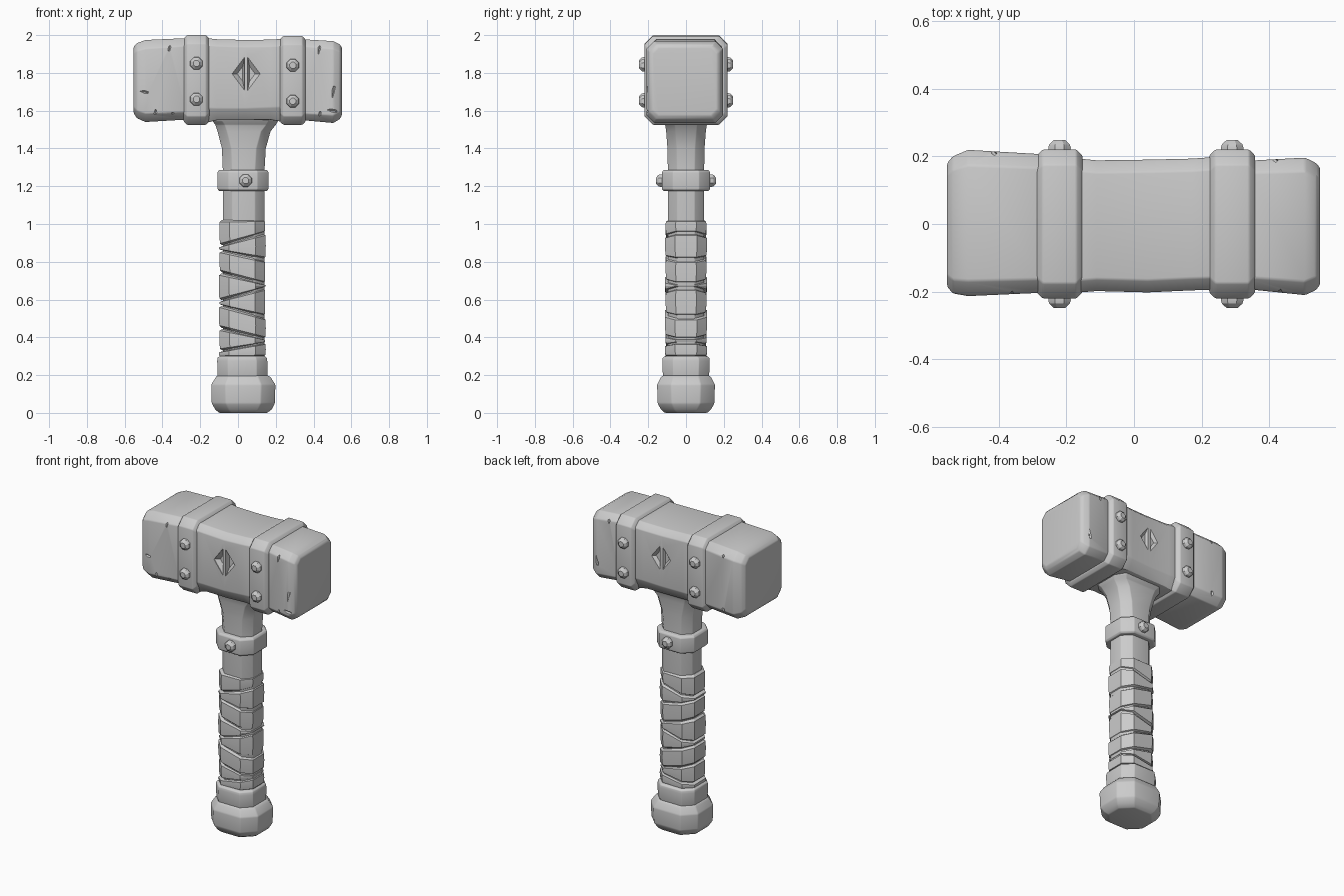
import bpy, bmesh, math
from mathutils import Matrix, Vector

if "Cube" in bpy.data.objects:
    bpy.data.objects.remove(bpy.data.objects["Cube"])


def rect(a0, a1, b0, b1, c, c_low=None):
    """Chamfered rectangle, 8 points; c_low is the chamfer height at the b0 side."""
    d = c if c_low is None else c_low
    return [(a0 + c, b0), (a1 - c, b0), (a1, b0 + d), (a1, b1 - c),
            (a1 - c, b1), (a0 + c, b1), (a0, b1 - c), (a0, b0 + d)]


def loft(name, rings, bevel=0.0):
    bm = bmesh.new()
    loops = [[bm.verts.new(p) for p in r] for r in rings]
    n = len(loops[0])
    for lo, hi in zip(loops, loops[1:]):
        for i in range(n):
            bm.faces.new((lo[i], lo[(i + 1) % n], hi[(i + 1) % n], hi[i]))
    bm.faces.new(loops[0][::-1])
    bm.faces.new(loops[-1])
    bmesh.ops.recalc_face_normals(bm, faces=bm.faces)
    return finish(name, bm, bevel)


def finish(name, bm, bevel=0.0):
    me = bpy.data.meshes.new(name)
    bm.to_mesh(me)
    bm.free()
    ob = bpy.data.objects.new(name, me)
    bpy.context.collection.objects.link(ob)
    if bevel:
        m = ob.modifiers.new("bevel", 'BEVEL')
        m.width, m.segments, m.limit_method = bevel, 2, 'ANGLE'
        m.angle_limit = math.radians(25)
        activate(ob)
        bpy.ops.object.modifier_apply(modifier=m.name)
    return ob


def activate(ob):
    bpy.ops.object.select_all(action='DESELECT')
    ob.select_set(True)
    bpy.context.view_layer.objects.active = ob


def cut(ob, cutter):
    m = ob.modifiers.new("cut", 'BOOLEAN')
    m.operation, m.solver, m.object = 'DIFFERENCE', 'EXACT', cutter
    activate(ob)
    bpy.ops.object.modifier_apply(modifier=m.name)
    bpy.data.objects.remove(cutter)


def along_x(name, secs, bevel):
    # each section: x, y0, y1, z0, z1, chamfer, lower chamfer
    return loft(name, [[(s[0], y, z) for y, z in rect(*s[1:])] for s in secs], bevel)


def along_z(name, secs, bevel):
    # each section: z, x0, x1, half depth, chamfer
    return loft(name, [[(x, y, s[0]) for x, y in rect(s[1], s[2], -s[3], s[3], s[4])]
                       for s in secs], bevel)


def nicks(ob, places):
    # small wedge-shaped chips: x, y, z, long axis
    bm = bmesh.new()
    for x, y, z, axis in places:
        size = {'x': (.05, .012, .012), 'z': (.012, .012, .06)}[axis]
        mat = (Matrix.Translation((x, y, z)) @ Matrix.Rotation(math.radians(42), 4, axis.upper())
               @ Matrix.Rotation(math.radians(14), 4, 'Y') @ Matrix.Diagonal((*size, 1)))
        bmesh.ops.create_cube(bm, size=1, matrix=mat)
    cutter = finish("nick_cutter", bm)
    cutter.hide_render = True
    cut(ob, cutter)


# Head: two striking blocks and the waist between the bands
left = along_x("head_left_block", [
    (-.552, -.185, .180, 1.585, 1.940, .035, .035),
    (-.535, -.205, .200, 1.560, 1.957, .040, .040),
    (-.490, -.213, .219, 1.540, 1.974, .045, .045),
    (-.270, -.203, .206, 1.553, 1.984, .040, .040)], .006)
right = along_x("head_right_block", [
    (.340, -.193, .187, 1.550, 1.978, .035, .035),
    (.505, -.210, .196, 1.535, 1.968, .040, .040),
    (.538, -.195, .180, 1.555, 1.952, .038, .038),
    (.550, -.178, .165, 1.575, 1.935, .032, .032)], .006)
waist = along_x("head_waist", [
    (-.170, -.203, .194, 1.535, 1.984, .036, .080),
    (-.110, -.198, .188, 1.550, 1.978, .036, .062),
    (.040, -.202, .190, 1.550, 1.974, .036, .062),
    (.170, -.196, .193, 1.552, 1.976, .036, .065),
    (.240, -.194, .198, 1.540, 1.980, .036, .080)], .005)

# Engraved split diamond, front and back of the waist
for s in (-1, 1):
    for side in (-1, 1):
        tri = [(.008, .088), (.008, -.088), (.074, 0)]
        mid = Vector((.026, 0))
        rings = []
        for y, k in ((.24, 1.45), (.197, 1.0), (.174, .45)):
            pts = [mid + (Vector(p) - mid) * k for p in tri]
            if k > 1:
                pts = [Vector(p) for p in tri]
            rings.append([(.043 + side * p.x, s * y, 1.795 + p.y) for p in pts])
        c = loft("diamond_cutter", rings)
        c.hide_render = True
        cut(waist, c)

# Worn chips on block edges
nicks(left, [(-.36, -.207, 1.945, 'z'), (-.41, .212, 1.955, 'z'), (-.50, -.213, 1.70, 'x'),
             (-.44, -.211, 1.575, 'z'), (-.35, -.207, 1.56, 'z'), (-.42, .212, 1.575, 'z')])
nicks(right, [(.43, -.203, 1.93, 'z'), (.42, .191, 1.95, 'z'), (.505, -.211, 1.70, 'z'),
              (.43, -.203, 1.565, 'z'), (.50, .197, 1.66, 'z'), (.50, -.209, 1.60, 'x')])

# Iron bands with chamfered rims
for name, x, dz in (("left_band", -.22, 0), ("right_band", .29, -.005)):
    along_x(name, [(x + dx, -.22 + i, .22 - i, 1.525 + i, 2.0 + dz - i, .045, .045)
                   for dx, i in ((-.068, .018), (-.050, 0), (.050, 0), (.068, .018))], .005)


def rivet(name, x, z, base, s):
    rings = []
    for r, d in ((.034, -.03), (.036, .008), (.033, .018), (.018, .031)):
        rings.append([(x + r * math.cos(a), s * (base + d), z + r * math.sin(a))
                      for a in (math.tau * (i + .5) / 8 for i in range(8))])
    loft(name, rings)


# Rivets on bands and collar, front and back
for side, s in (("front", -1), ("back", 1)):
    for x, z in ((-.22, 1.85), (-.22, 1.66), (.29, 1.84), (.29, 1.65)):
        rivet(side + "_band_rivet", x, z, .217, s)
    rivet(side + "_collar_rivet", .04, 1.23, .127, s)

# Handle shaft flaring into the head
along_z("handle_shaft", [
    (.18, -.08, .14, .095, .05), (1.28, -.080, .140, .096, .05),
    (1.40, -.085, .147, .098, .05), (1.49, -.108, .172, .105, .05),
    (1.525, -.120, .200, .110, .05), (1.545, -.135, .212, .125, .05),
    (1.60, -.135, .212, .150, .05)], .004)

# Collar, lower cuff and pommel
along_z("handle_collar", [
    (1.175, -.100, .153, .119, .055), (1.185, -.108, .161, .127, .058),
    (1.275, -.108, .161, .127, .058), (1.286, -.100, .153, .119, .055)], .003)
along_z("lower_cuff", [
    (.18, -.108, .155, .122, .056), (.275, -.110, .155, .125, .056),
    (.292, -.108, .152, .123, .056), (.300, -.098, .144, .112, .054)], .003)
along_z("pommel", [
    (0, -.100, .155, .112, .065), (.018, -.120, .178, .132, .070),
    (.050, -.139, .195, .150, .075), (.150, -.141, .198, .153, .075),
    (.185, -.120, .175, .135, .066), (.197, -.112, .163, .127, .060)], .006)

# Grip wrap: strips bounded by tilted planes (left z, right z)
bounds = [(1.025, 1.022), (.880, .955), (.862, .810), (.745, .680), (.590, .666),
          (.572, .505), (.450, .390), (.325, .372), (.297, .297)]
for k, (top, low) in enumerate(zip(bounds, bounds[1:])):
    grow = .003 * (k % 2)
    rings = []
    for t, o in ((0, -.012), (.09, 0), (.5, .002), (.91, .001), (1, -.012)):
        o += grow
        ring = []
        for x, y in rect(-.096 - o, .142 + o, -.106 - o, .106 + o, .053):
            f = (x + .1) / .245
            z0 = low[0] + (low[1] - low[0]) * f + .003
            z1 = top[0] + (top[1] - top[0]) * f - .003
            ring.append((x, y, z0 + (z1 - z0) * t))
        rings.append(ring)
    loft("grip_wrap_strip", rings)

# Keep crisp edges, smooth only the small bevels
for ob in list(bpy.context.scene.objects):
    activate(ob)
    bpy.ops.object.shade_smooth_by_angle(angle=math.radians(25))
